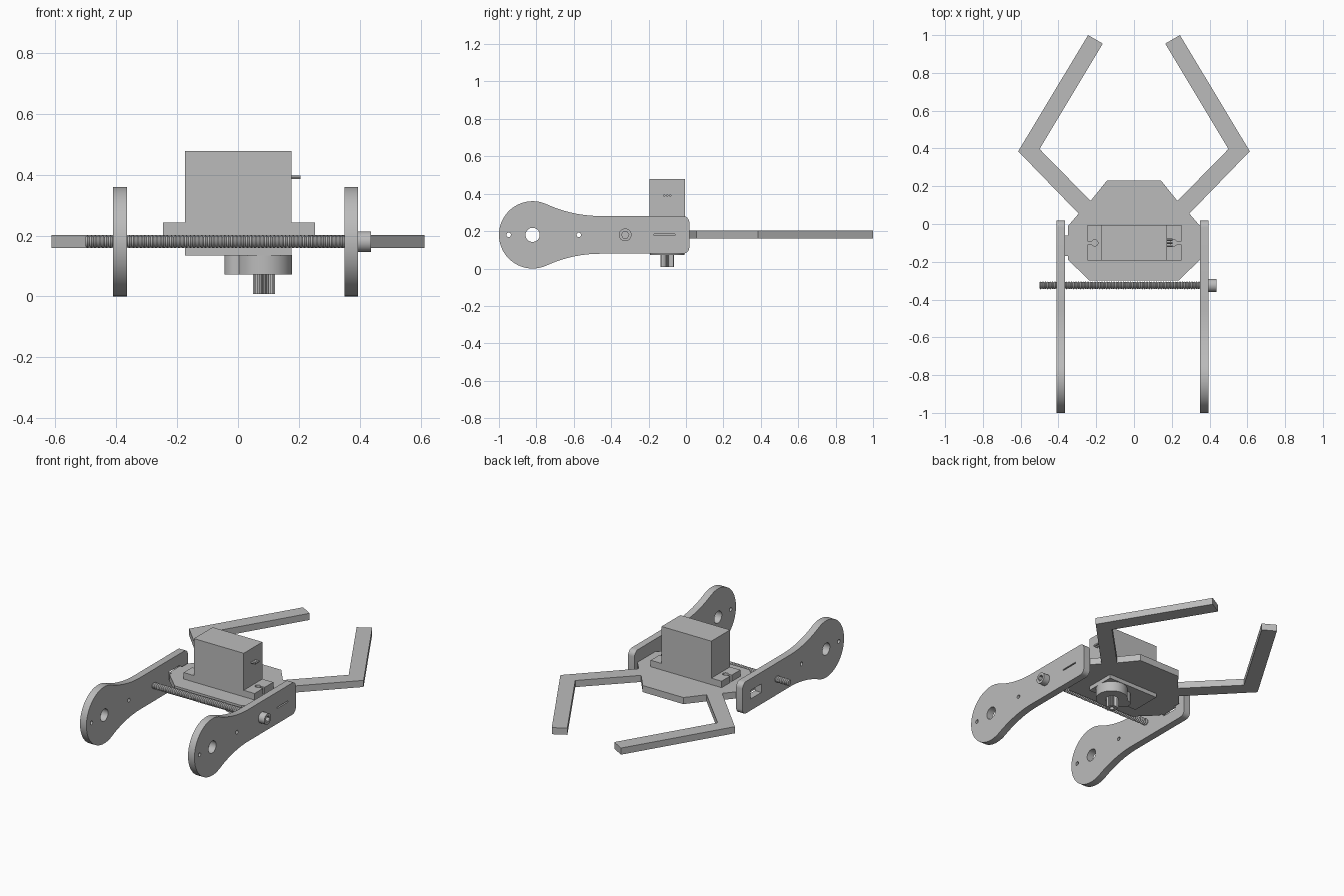
import bpy, bmesh, math

cube = bpy.data.objects.get("Cube")
if cube:
    bpy.data.objects.remove(cube, do_unlink=True)

grey = bpy.data.materials.new("plain grey")
grey.use_nodes = True
grey.diffuse_color = (0.5, 0.5, 0.5, 1)
grey.node_tree.nodes["Principled BSDF"].inputs["Base Color"].default_value = (0.5, 0.5, 0.5, 1)


def finish(name, bm):
    bmesh.ops.recalc_face_normals(bm, faces=bm.faces)
    mesh = bpy.data.meshes.new(name)
    bm.to_mesh(mesh)
    bm.free()
    mesh.materials.append(grey)
    ob = bpy.data.objects.new(name, mesh)
    bpy.context.collection.objects.link(ob)
    return ob


def activate(ob):
    bpy.ops.object.select_all(action='DESELECT')
    ob.select_set(True)
    bpy.context.view_layer.objects.active = ob


def smooth(ob):
    activate(ob)
    bpy.ops.object.shade_smooth_by_angle(angle=math.radians(30))


def prism(name, pts, axis, lo, hi):
    """Extrude an outline along x (points are y, z) or z (points are x, y)."""
    bm = bmesh.new()
    place = (lambda a, b, h: (h, a, b)) if axis == 'x' else (lambda a, b, h: (a, b, h))
    rings = [[bm.verts.new(place(a, b, h)) for a, b in pts] for h in (lo, hi)]
    for ring in rings:
        bm.faces.new(ring)
    for i in range(len(pts)):
        j = (i + 1) % len(pts)
        bm.faces.new((rings[0][i], rings[0][j], rings[1][j], rings[1][i]))
    return finish(name, bm)


def rect(a0, a1, b0, b1):
    return [(a0, b0), (a1, b0), (a1, b1), (a0, b1)]


def arc(a, b, r, start, end, n):
    angles = [math.radians(start + (end - start) * i / n) for i in range(n + 1)]
    return [(a + r * math.cos(t), b + r * math.sin(t)) for t in angles]


def disc(a, b, r, n=32):
    return arc(a, b, r, 0, 360, n)[:-1]


def cut(ob, cutters):
    for c in cutters:
        c.hide_render = True
        mod = ob.modifiers.new("cut", 'BOOLEAN')
        mod.operation = 'DIFFERENCE'
        mod.solver = 'EXACT'
        mod.object = c
        activate(ob)
        bpy.ops.object.modifier_apply(modifier=mod.name)
        bpy.data.objects.remove(c, do_unlink=True)


# Side plates: round front end, concave neck, straight bar with rounded corners
MID = 0.18
R, HALF, WHEEL_Y, END = 0.18, 0.101, -0.82, 0.018
NECK = 0.69
neck_y = WHEEL_Y + math.sqrt((NECK + R) ** 2 - (HALF + NECK) ** 2)
touch = math.degrees(math.atan2(HALF + NECK, neck_y - WHEEL_Y))
upper = arc(END - 0.035, MID + HALF - 0.035, 0.035, 0, 90, 6)
upper += arc(neck_y, MID + HALF + NECK, NECK, 270, 180 + touch, 14)
upper += arc(WHEEL_Y, MID, R, touch, 180, 24)[1:]
outline = upper + [(y, 2 * MID - z) for y, z in reversed(upper[:-1])]

for name, lo, hi, slot in (("right_side_plate", -0.41, -0.365, 0.027),
                           ("left_side_plate", 0.349, 0.394, 0.004)):
    plate = prism(name, outline, 'x', lo, hi)
    holes = [disc(WHEEL_Y, MID, 0.038), disc(-0.948, MID, 0.012, 16),
             disc(-0.573, MID, 0.012, 16), rect(-0.17, -0.06, MID - slot, MID + slot)]
    cut(plate, [prism("cutter", h, 'x', lo - 0.1, hi + 0.1) for h in holes])
    smooth(plate)

# Base plate with side tabs
LOW, TOP = 0.16, 0.202
half = [(0.235, -0.3), (0.349, -0.19), (0.349, -0.17), (0.365, -0.17), (0.365, -0.06),
        (0.349, -0.06), (0.349, -0.01), (0.293, 0.055), (0.23, 0.122), (0.143, 0.23)]
prism("base_plate", half + [(-x, y) for x, y in reversed(half)], 'z', LOW, TOP)

# Bent jaws
jaw = [(0.293, 0.055), (0.613, 0.385), (0.243, 1.0), (0.165, 0.955), (0.5, 0.397), (0.23, 0.122)]
for name, s in (("left_jaw", 1), ("right_jaw", -1)):
    prism(name, [(s * x, y) for x, y in jaw], 'z', LOW, TOP)

# Servo: case, mounting flange with keyhole notches
Y0, Y1 = -0.194, -0.006
YC = (Y0 + Y1) / 2
prism("servo_case", rect(-0.174, 0.176, Y0, Y1), 'z', 0.135, 0.478)
for name, s, inner, outer in (("right_flange", -1, 0.174, 0.246), ("left_flange", 1, 0.176, 0.252)):
    flange = prism(name, rect(*sorted((s * inner, s * outer)), Y0, Y1), 'z', TOP, 0.243)
    hole_x = s * (inner + 0.034)
    cut(flange, [prism("cutter", disc(hole_x, YC, 0.017, 20), 'z', 0.1, 0.4),
                 prism("cutter", rect(*sorted((hole_x, s * 0.3)), YC - 0.008, YC + 0.008),
                       'z', 0.1, 0.4)])

# Gear housing and splined output shaft with a screw bore
SX = 0.085
smooth(prism("gear_housing", disc(SX, YC, 0.092, 48), 'z', 0.072, 0.136))
smooth(prism("small_gear_housing", disc(-0.003, YC, 0.042), 'z', 0.072, 0.136))
teeth = 24
spline = []
for i in range(teeth * 2):
    r = 0.036 if i % 2 else 0.030
    t = math.pi * i / teeth
    spline.append((SX + r * math.cos(t), YC + r * math.sin(t)))
shaft = prism("output_shaft", spline, 'z', 0.008, 0.073)
cut(shaft, [prism("cutter", disc(SX, YC, 0.014, 20), 'z', -0.1, 0.05)])

# Servo wires
for i in (-1, 0, 1):
    smooth(prism(f"wire_{i + 2}", disc(YC + i * 0.016, 0.391, 0.006, 12), 'x', 0.17, 0.205))

# Threaded rod: alternating crest and root rings
SY, PITCH, SIDES = -0.325, 0.0125, 20
bm = bmesh.new()
steps = int(0.9 / PITCH) * 2
rings = []
for i in range(steps + 1):
    ring = disc(SY, MID, 0.021 if i % 2 else 0.016, SIDES)
    rings.append([bm.verts.new((-0.5 + i * PITCH / 2, y, z)) for y, z in ring])
for a, b in zip(rings, rings[1:]):
    for i in range(SIDES):
        j = (i + 1) % SIDES
        bm.faces.new((a[i], a[j], b[j], b[i]))
bm.faces.new(rings[0])
bm.faces.new(rings[-1])
smooth(finish("threaded_rod", bm))

# Screw head with hexagonal socket
head = prism("screw_head", disc(SY, MID, 0.034), 'x', 0.394, 0.436)
cut(head, [prism("cutter", disc(SY, MID, 0.02, 6), 'x', 0.412, 0.5)])
smooth(head)
